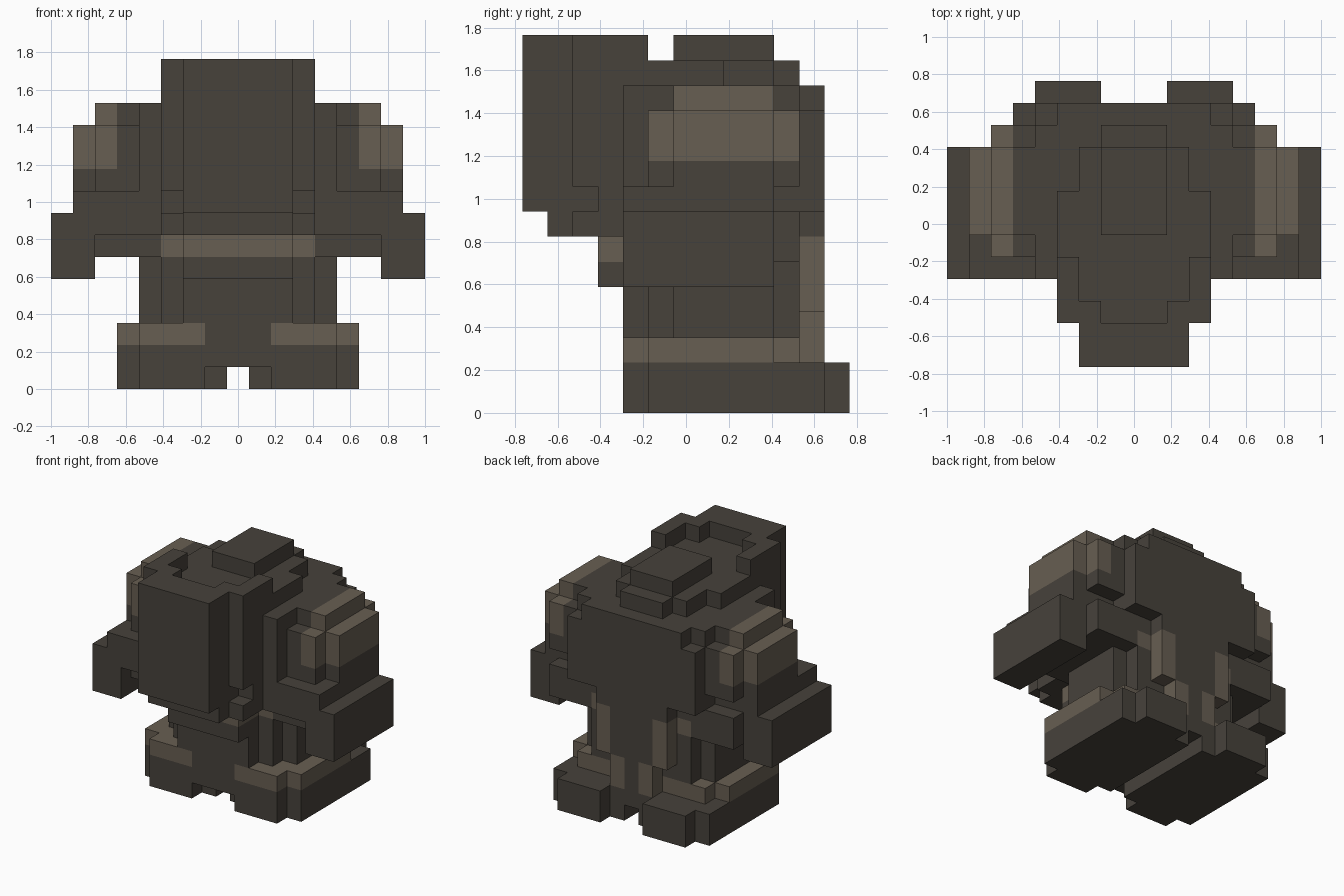
import bpy, bmesh
from mathutils import Vector

if "Cube" in bpy.data.objects:
    bpy.data.objects.remove(bpy.data.objects["Cube"], do_unlink=True)

U = 2 / 17   # size of one cube
owner = {}   # which part each cube belongs to


def material(name, rgb):
    m = bpy.data.materials.new(name)
    m.use_nodes = True
    m.diffuse_color = (*rgb, 1)
    m.node_tree.nodes["Principled BSDF"].inputs["Base Color"].default_value = (*rgb, 1)
    return m


MATS = [material("dark_brown", (0.063, 0.054, 0.044)),
        material("light_brown", (0.137, 0.113, 0.084))]


def cubes(half, y, z, front=0, back=0, inner=0):
    """Symmetric block of cubes; front and back step its upright corners in by that many."""
    for i in range(-half, half + 1):
        side = half - abs(i)
        for j in range(y[0], y[1] + 1):
            if abs(i) >= inner and side + j - y[0] >= front and side + y[1] - j >= back:
                for k in range(z[0], z[1] + 1):
                    yield i, j, k


def add(part, *size, **steps):
    for c in cubes(*size, **steps):
        owner.setdefault(c, part)


def carve(*size, **steps):
    for c in cubes(*size, **steps):
        owner.pop(c, None)


# Upper body with the stepped hump on top
add("upper_body", 4, (-2, 5), (8, 11))
add("upper_body", 4, (-2, 5), (12, 12), back=1)
add("upper_body", 2, (1, 4), (13, 13), back=1)
add("upper_body", 1, (0, 3), (14, 14))

# Lower body, chest and back strip
add("lower_body", 4, (-2, 5), (4, 7), front=2, back=2)
add("lower_body", 4, (-2, 4), (3, 3), front=2, back=1)
add("lower_body", 1, (4, 5), (2, 3))
add("lower_body", 2, (-3, -3), (5, 6))

# Head: face plate, skull, chin, jaw and the raised rim
add("head", 2, (-6, -5), (8, 14))
add("head", 3, (-4, 1), (9, 13))
add("head", 3, (-4, -2), (8, 8), front=1)
add("head", 3, (-5, -3), (7, 7), front=1)
add("head", 3, (-4, -2), (14, 14))
carve(2, (-4, -2), (14, 14), front=1)

# Shoulders
add("shoulder", 7, (-1, 4), (9, 11), front=1, back=1)
add("shoulder", 6, (0, 3), (12, 12))
add("shoulder", 7, (-2, 3), (8, 8))

# Arms and hands
add("arm", 8, (-2, 3), (7, 7))
add("arm", 6, (-1, 4), (6, 7))
add("arm", 8, (-2, 3), (5, 6), inner=7)

# Feet, joined above the gap between the soles
add("feet", 5, (-2, 6), (0, 1), front=1, back=1)
add("feet", 5, (-2, 4), (2, 2), front=1, back=1)
carve(0, (-2, 6), (0, 0))
carve(1, (-2, -2), (0, 0))
carve(1, (6, 6), (0, 1))


def paint(part, i, j, k):
    """Material slot of a cube."""
    i = abs(i)
    if part == "shoulder":
        return int(i >= 6 and k >= 10)
    if part == "feet":
        return int(k == 2 and i >= 2)
    if part == "lower_body":
        if j == 5:
            return int(k < 7 and i == (2 if k >= 4 else 1))
        return int(k == 6)
    return 0


def build(name, part, sides):
    """Skin the exposed sides of a part's cubes and merge the flat areas."""
    bm = bmesh.new()
    for cell, who in owner.items():
        if who != part or not sides(cell[0]):
            continue
        centre = Vector((cell[0], cell[1], cell[2] + 0.5))
        for axis in range(3):
            u, v = (axis + 1) % 3, (axis + 2) % 3
            for s in (-1, 1):
                near = list(cell)
                near[axis] += s
                if tuple(near) in owner:
                    continue
                quad = []
                for du, dv in ((-1, -1), (1, -1), (1, 1), (-1, 1))[::s]:
                    p = centre.copy()
                    p[axis] += s / 2
                    p[u] += du / 2
                    p[v] += dv / 2
                    quad.append(bm.verts.new(p * U))
                bm.faces.new(quad).material_index = paint(part, *cell)
    bmesh.ops.remove_doubles(bm, verts=bm.verts[:], dist=0.001)
    bmesh.ops.dissolve_limit(bm, angle_limit=0.01, verts=bm.verts[:], edges=bm.edges[:],
                             delimit={'MATERIAL'})
    mesh = bpy.data.meshes.new(name)
    bm.to_mesh(mesh)
    bm.free()
    for m in MATS:
        mesh.materials.append(m)
    bpy.context.scene.collection.objects.link(bpy.data.objects.new(name, mesh))


for part in ("head", "upper_body", "lower_body", "feet"):
    build(part, part, lambda i: True)
for part in ("shoulder", "arm"):
    build("left_" + part, part, lambda i: i > 0)
    build("right_" + part, part, lambda i: i < 0)
